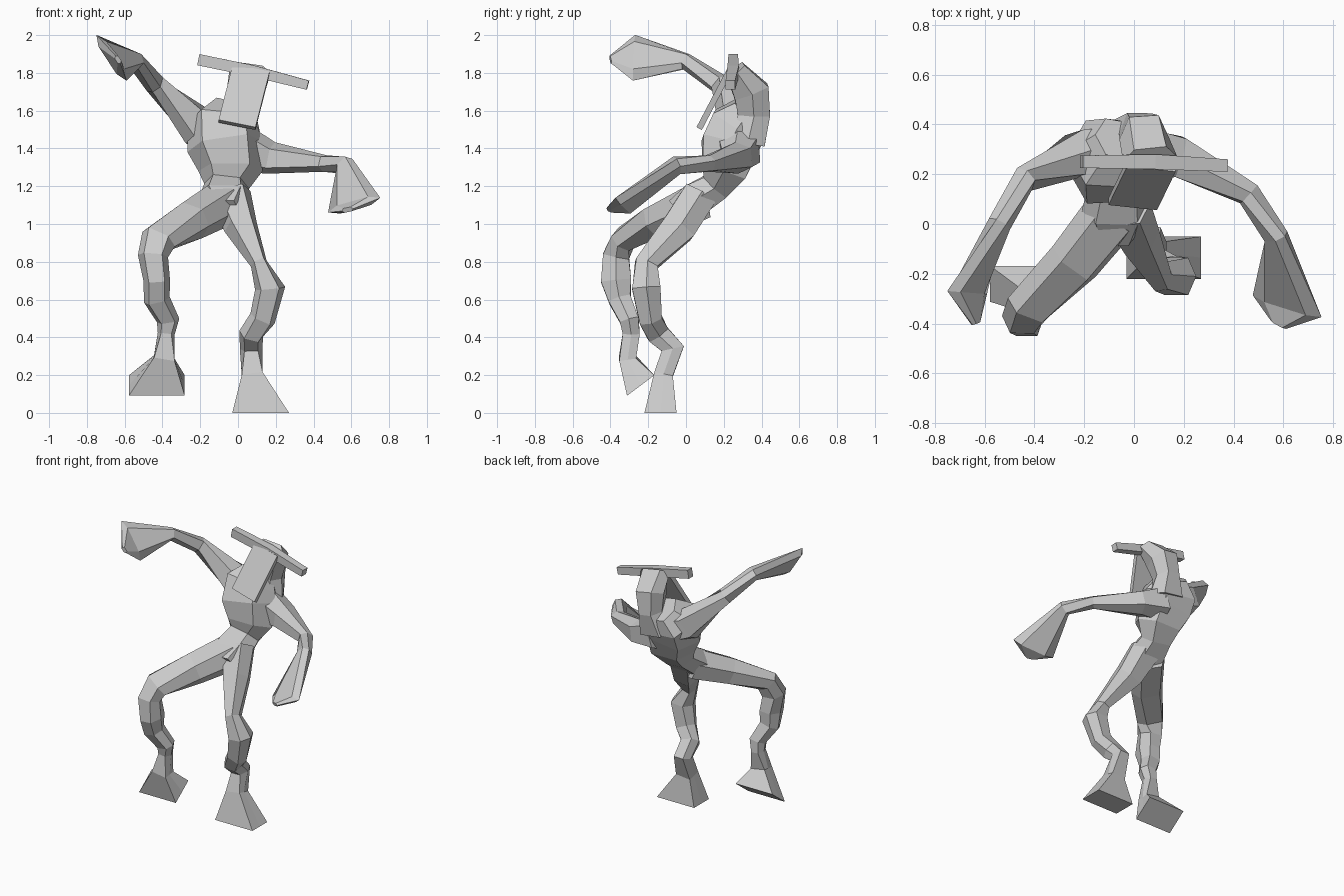
import bpy
import bmesh
from mathutils import Vector

cube = bpy.data.objects.get("Cube")
if cube:
    bpy.data.objects.remove(cube, do_unlink=True)

# One plain grey for the whole figure
grey = bpy.data.materials.new("clay_grey")
grey.use_nodes = True
shade = (0.6, 0.6, 0.6, 1)
grey.diffuse_color = shade
grey.node_tree.nodes["Principled BSDF"].inputs["Base Color"].default_value = shade

X, Z = Vector((1, 0, 0)), Vector((0, 0, 1))


def loft(name, stations, side, tip_side=None, square=0, tip_dir=None, bevel=0.6):
    """Skin six-sided rings along a path; each station is x, y, z, half width, half depth.
    The width axis turns from side to tip_side; the last `square` rings are boxes."""
    points = [Vector(s[:3]) for s in stations]
    last = len(points) - 1
    bm = bmesh.new()
    rings = []
    for i, (p, s) in enumerate(zip(points, stations)):
        before = (p - points[i - 1]).normalized() if i else Vector()
        after = (points[i + 1] - p).normalized() if i < last else Vector()
        t = (before + after).normalized()
        if i == last and tip_dir:
            t = tip_dir
        ref = side.lerp(tip_side or side, min(1, i / max(1, last - 1)))
        u = (ref - t * ref.dot(t)).normalized()
        v = t.cross(u)
        k = 1 if i > last - square else bevel
        shape = [(1, 0), (k, 1), (-k, 1), (-1, 0), (-k, -1), (k, -1)]
        rings.append([bm.verts.new(p + u * a * s[3] + v * b * s[4]) for a, b in shape])
    for low, high in zip(rings, rings[1:]):
        for j in range(6):
            n = (j + 1) % 6
            bm.faces.new((low[j], low[n], high[n], high[j]))
    bm.faces.new(rings[0][::-1])
    bm.faces.new(rings[-1])
    bmesh.ops.recalc_face_normals(bm, faces=bm.faces)
    mesh = bpy.data.meshes.new(name)
    bm.to_mesh(mesh)
    bm.free()
    mesh.materials.append(grey)
    ob = bpy.data.objects.new(name, mesh)
    bpy.context.collection.objects.link(ob)


# Torso, leaning back from the hips
loft("torso", [
    (-.07, -.04, 1.06, .08, .08),
    (-.07, .05, 1.13, .14, .09),
    (-.06, .16, 1.2, .12, .08),
    (-.04, .2, 1.28, .17, .12),
    (-.07, .23, 1.41, .2, .15),
    (-.08, .28, 1.52, .19, .15),
    (-.05, .34, 1.6, .11, .09),
], X)

# Neck and skull, hunched forward
loft("neck_and_skull", [
    (0, .33, 1.44, .13, .09),
    (.02, .36, 1.58, .08, .085),
    (.04, .345, 1.7, .1, .095),
    (.065, .26, 1.815, .11, .055),
], X)

# Long flat face hanging from the brow
loft("face_plate", [
    (.07, .235, 1.82, .1, .016),
    (-.005, .08, 1.525, .1, .016),
], X, square=2)

# Straight bar of horns through the brow
loft("horns", [
    (-.21, .25, 1.87, .03, .025),
    (.08, .25, 1.81, .03, .03),
    (.37, .235, 1.735, .025, .025),
], Z, square=3)

# Raised arm with a flat pointed hand
loft("right_arm", [
    (-.08, .29, 1.46, .12, .1),
    (-.22, .28, 1.52, .11, .09),
    (-.44, .18, 1.74, .055, .045),
    (-.54, 0, 1.86, .045, .04),
    (-.67, -.275, 1.88, .145, .025),
    (-.635, -.4, 1.87, .025, .012),
], Z, tip_side=Vector((-.55, 0, .83)))

# Lowered arm with a flat pointed hand
loft("left_arm", [
    (.02, .28, 1.4, .13, .11),
    (.18, .27, 1.35, .085, .08),
    (.46, .12, 1.32, .045, .045),
    (.57, -.05, 1.31, .05, .04),
    (.615, -.33, 1.1, .15, .025),
    (.58, -.405, 1.075, .035, .012),
], Z, tip_side=Vector((.9, -.4, .2)))

# Standing leg with a flared foot flat on the floor
loft("left_leg", [
    (-.04, .07, 1.15, .11, .09),
    (.015, -.04, .98, .09, .09),
    (.11, -.21, .79, .045, .06),
    (.17, -.21, .66, .08, .075),
    (.13, -.19, .5, .07, .06),
    (.07, -.15, .42, .065, .06),
    (.07, -.07, .34, .06, .06),
    (.075, -.12, .2, .055, .05),
    (.12, -.135, 0, .15, .085),
], X, square=2, tip_dir=-Z)

# Stepping leg with a bent knee and a lifted foot
loft("right_leg", [
    (-.08, .05, 1.11, .12, .1),
    (-.24, -.15, 1.02, .11, .085),
    (-.42, -.33, .92, .1, .06),
    (-.45, -.37, .83, .08, .07),
    (-.43, -.37, .7, .07, .08),
    (-.43, -.35, .6, .07, .06),
    (-.37, -.3, .49, .06, .05),
    (-.38, -.29, .42, .045, .045),
    (-.39, -.31, .29, .055, .045),
    (-.43, -.24, .145, .148, .09),
], X, square=2, tip_dir=Vector((0, .6, -.8)))
